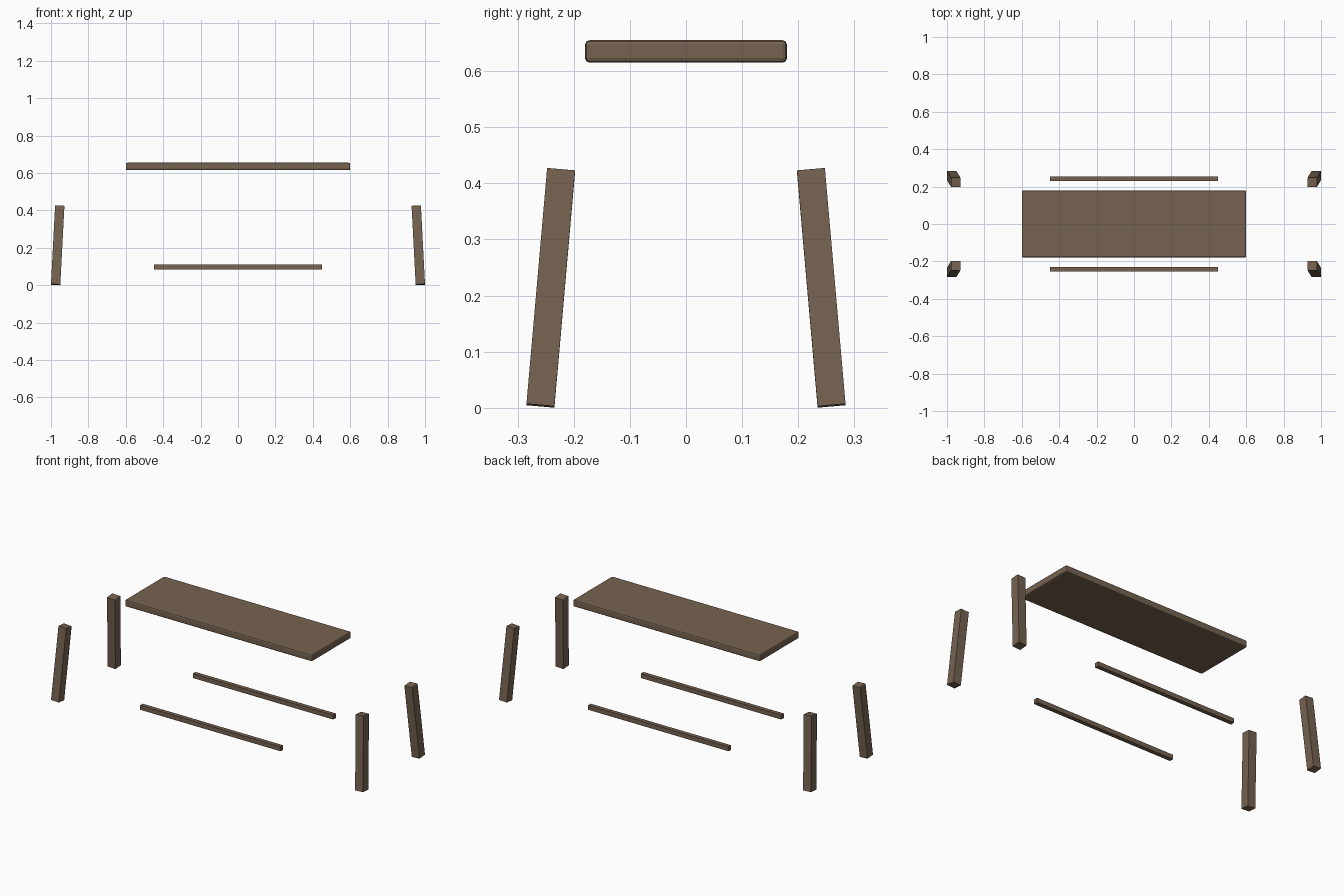
import bpy
from math import radians

cube = bpy.data.objects.get("Cube")
if cube:
    bpy.data.objects.remove(cube, do_unlink=True)

# Single timber colour
wood = bpy.data.materials.new("brown_wood")
wood.use_nodes = True
colour = (0.18, 0.123, 0.081, 1)
wood.diffuse_color = colour
wood.node_tree.nodes["Principled BSDF"].inputs["Base Color"].default_value = colour


def board(name, size, location, rotation=(0, 0, 0), bevel=0):
    bpy.ops.mesh.primitive_cube_add(size=1, location=location, rotation=rotation)
    obj = bpy.context.object
    obj.name = name
    obj.scale = size
    bpy.ops.object.transform_apply(location=False, rotation=False, scale=True)
    obj.data.materials.append(wood)
    if bevel:
        mod = obj.modifiers.new("rounded_edges", "BEVEL")
        mod.width = bevel
        mod.segments = 2
    return obj


# Seat plank with softened edges
board("seat", (1.2, 0.36, 0.04), (0, 0, 0.635), bevel=0.008)

# Splayed legs and long stretchers, set apart from the seat
for sy, depth in ((-1, "front"), (1, "back")):
    board(depth + "_stretcher", (0.9, 0.024, 0.026), (0, sy * 0.241, 0.098))
    for sx, side in ((-1, "right"), (1, "left")):
        board(f"{depth}_{side}_leg", (0.05, 0.05, 0.4225),
              (sx * 0.964, sy * 0.241, 0.2138),
              (radians(5 * sy), radians(-3 * sx), 0))
